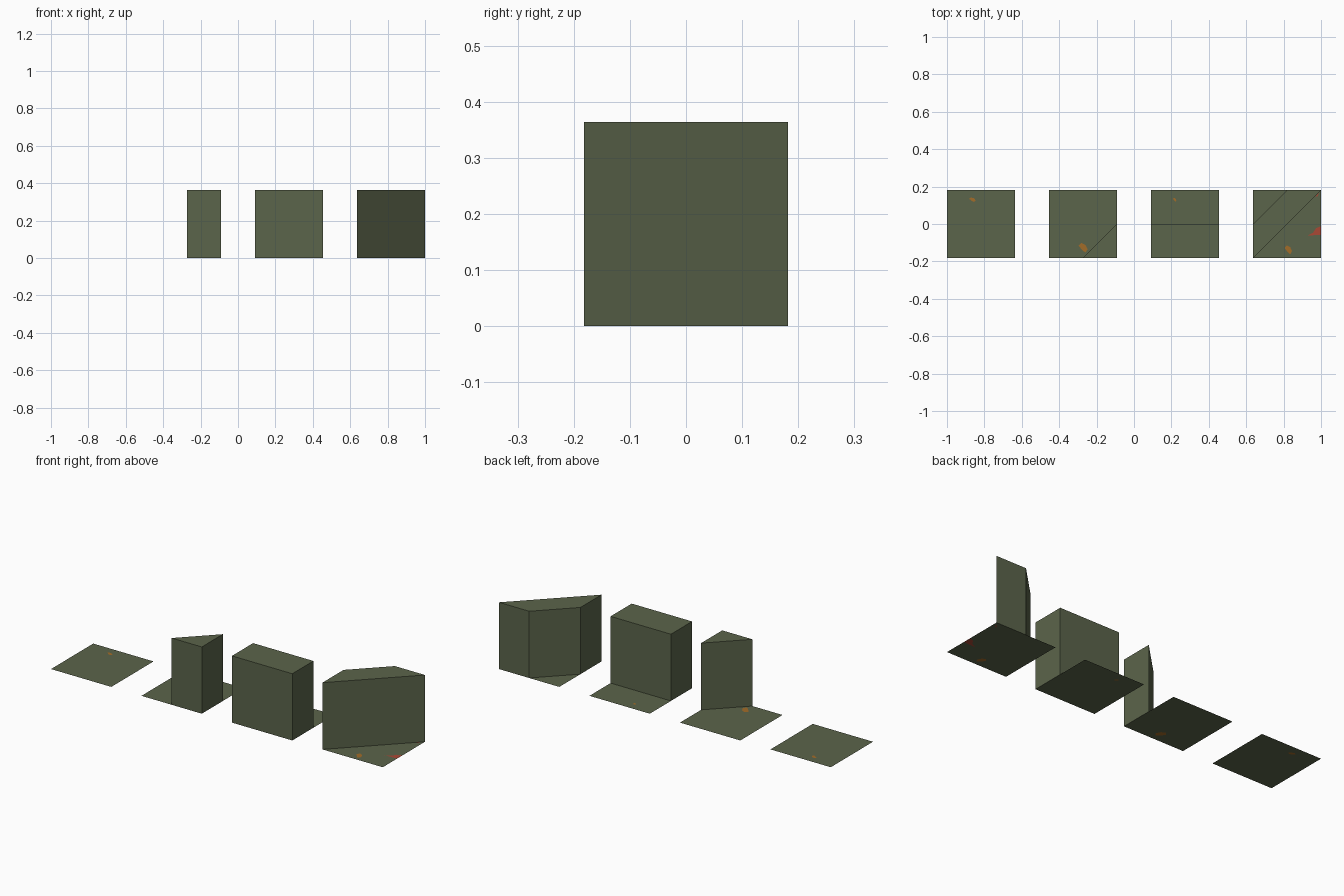
import bpy, bmesh
from mathutils import Vector
from mathutils.geometry import delaunay_2d_cdt

if "Cube" in bpy.data.objects:
    bpy.data.objects.remove(bpy.data.objects["Cube"])

S = 4 / 11          # tile size and wall height
H = S / 2
STEP = 6 / 11       # distance between tile centres


def material(name, colour):
    m = bpy.data.materials.new(name)
    m.diffuse_color = (*colour, 1)
    m.use_nodes = True
    m.node_tree.nodes["Principled BSDF"].inputs["Base Color"].default_value = m.diffuse_color
    return m


MATS = [material("olive_green", (0.105, 0.129, 0.070)),
        material("orange_brown", (0.36, 0.15, 0.022)),
        material("brick_red", (0.40, 0.065, 0.035))]


def finish(name, bm, x):
    me = bpy.data.meshes.new(name)
    bm.to_mesh(me)
    bm.free()
    for m in MATS:
        me.materials.append(m)
    ob = bpy.data.objects.new(name, me)
    ob.location.x = x
    bpy.context.collection.objects.link(ob)


def floor(name, x, patches):
    """Flat square tile with small coloured patches cut into it."""
    outlines = [[(-H, -H), (H, -H), (H, H), (-H, H)]] + [p for _, p in patches]
    pts, faces = [], []
    for o in outlines:
        faces.append(list(range(len(pts), len(pts) + len(o))))
        pts += [Vector(p) for p in o]
    v, _, f, _, _, origin = delaunay_2d_cdt(pts, [], faces, 1, 1e-5)
    bm = bmesh.new()
    verts = [bm.verts.new((p.x, p.y, 0)) for p in v]
    for tri, src in zip(f, origin):
        face = bm.faces.new([verts[i] for i in tri])
        if max(src) > 0:
            face.material_index = patches[max(src) - 1][0]
        face.normal_update()
        if face.normal.z < 0:
            face.normal_flip()
    finish(name, bm, x)


def wall(name, x, outline):
    """Upright block over a counter-clockwise outline, open at the floor."""
    bm = bmesh.new()
    low = [bm.verts.new((px, py, 0)) for px, py in outline]
    top = [bm.verts.new((px, py, S)) for px, py in outline]
    n = len(outline)
    for i in range(n):
        j = (i + 1) % n
        bm.faces.new((low[i], low[j], top[j], top[i]))
    bm.faces.new(top)
    finish(name, bm, x)


def blob(x, y, w, h):
    """Small slanted six-sided patch outline."""
    return [(x - w, y + h * .4), (x - w * .2, y - h * .5), (x + w * .5, y - h),
            (x + w, y - h * .3), (x + w * .5, y + h * .6), (x - w * .4, y + h)]


# tile floors with their patches, given relative to each tile centre
PATCHES = [
    [(1, blob(-.046, .130, .018, .012))],
    [(1, blob(.001, -.127, .024, .026))],
    [(1, blob(-.055, .130, .009, .010))],
    [(1, blob(.007, -.138, .020, .024)),
     (2, [(.108, -.062), (H, -.058), (H, -.012), (.155, -.022), (.140, -.046)]),
     (2, [(.150, .143), (.166, .150), (.168, .166)])],
]
XS = [(i - 1.5) * STEP for i in range(4)]
for i, x in enumerate(XS):
    floor(f"floor_tile_{i + 1}", x, PATCHES[i])

# corner, half and diagonal wall pieces
wall("corner_wall", XS[1], [(0, -H), (H, -H), (H, 0)])
wall("half_wall", XS[2], [(-H, -H), (H, -H), (H, 0), (-H, 0)])
wall("diagonal_wall", XS[3], [(-H, -H), (H, H), (0, H), (-H, 0)])
